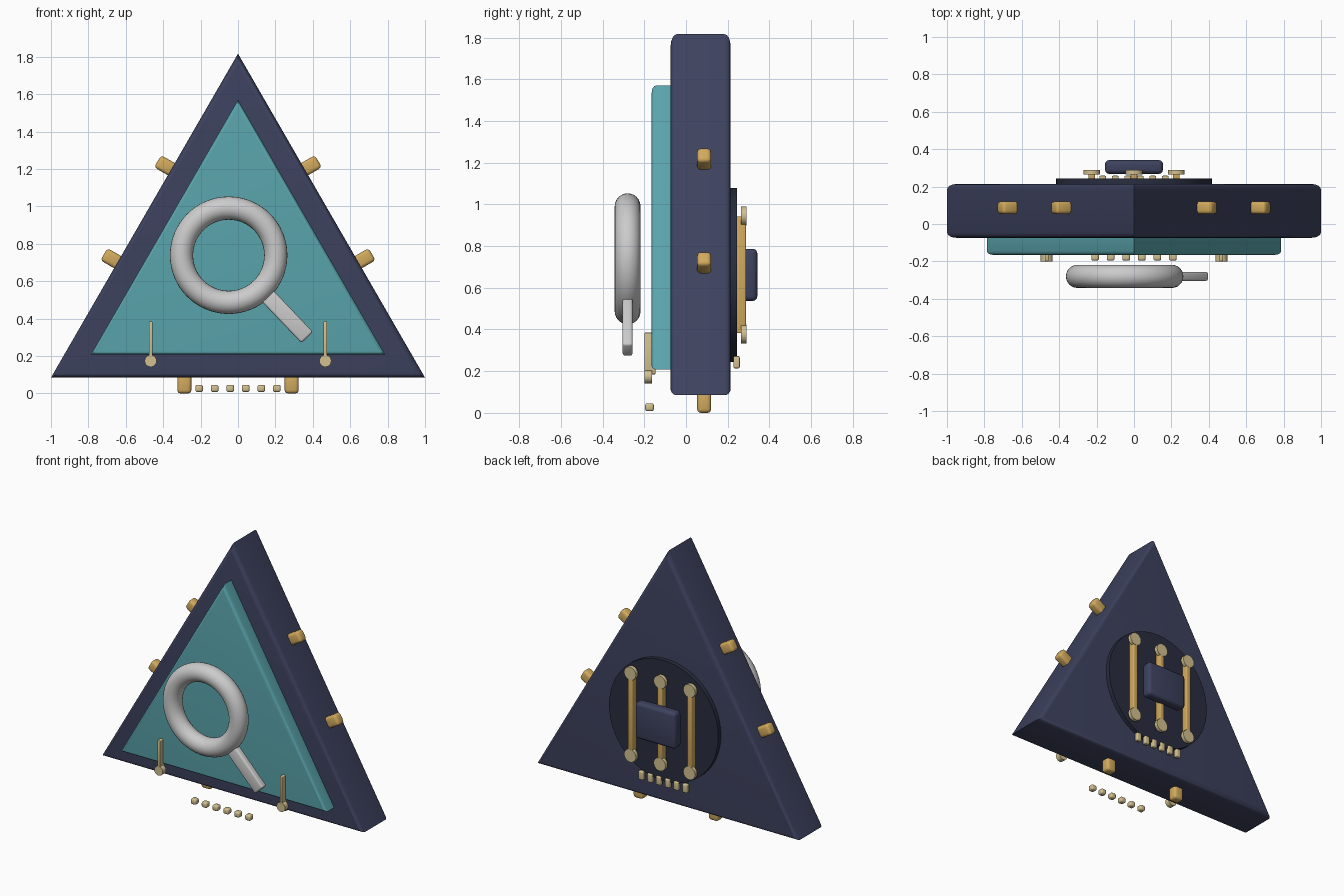
import bpy, bmesh, math
from mathutils import Matrix, Vector

if "Cube" in bpy.data.objects:
    bpy.data.objects.remove(bpy.data.objects["Cube"])

CZ = 0.662  # height of the triangle's centre


def mat(name, rgb):
    m = bpy.data.materials.new(name)
    m.diffuse_color = (*rgb, 1)
    m.use_nodes = True
    m.node_tree.nodes["Principled BSDF"].inputs["Base Color"].default_value = m.diffuse_color
    return m


NAVY = mat("navy", (0.047, 0.054, 0.112))
DARK = mat("dark_navy", (0.022, 0.026, 0.05))
TEAL = mat("teal", (0.1, 0.37, 0.41))
GOLD = mat("gold", (0.64, 0.40, 0.11))
BRASS = mat("pale_brass", (0.65, 0.53, 0.28))
SILVER = mat("silver", (0.78, 0.78, 0.76))


def finish(name, bm, material, matrix=Matrix()):
    bmesh.ops.recalc_face_normals(bm, faces=bm.faces)
    me = bpy.data.meshes.new(name)
    bm.to_mesh(me)
    bm.free()
    me.transform(matrix)
    me.materials.append(material)
    ob = bpy.data.objects.new(name, me)
    bpy.context.collection.objects.link(ob)
    bpy.context.view_layer.objects.active = ob
    bpy.ops.object.select_all(action='DESELECT')
    ob.select_set(True)
    bpy.ops.object.shade_smooth_by_angle(angle=math.radians(35))
    return ob


def box(name, loc, size, material, bevel=0.0, angle=0.0):
    """Rounded box; angle turns it in the front plane."""
    bm = bmesh.new()
    bmesh.ops.create_cube(bm, size=1, matrix=Matrix.Diagonal((*size, 1)))
    if bevel:
        bmesh.ops.bevel(bm, geom=bm.edges[:], offset=bevel, segments=3,
                        profile=0.5, affect='EDGES')
    m = Matrix.Translation(loc) @ Matrix.Rotation(-angle, 4, 'Y')
    return finish(name, bm, material, m)


def disc(name, x, z, y0, y1, r, material, sides=32):
    bm = bmesh.new()
    bmesh.ops.create_cone(bm, cap_ends=True, segments=sides, radius1=r, radius2=r, depth=y1 - y0)
    m = Matrix.Translation((x, (y0 + y1) / 2, z)) @ Matrix.Rotation(math.pi / 2, 4, 'X')
    return finish(name, bm, material, m)


def triangle(name, r, y0, y1, bevel, material):
    """Triangular slab with rounded front and back rims, sharp corners."""
    bm = bmesh.new()
    vs = [bm.verts.new((r * math.cos(a), y0, CZ + r * math.sin(a)))
          for a in (math.radians(90 + 120 * i) for i in range(3))]
    face = bm.faces.new(vs)
    ext = bmesh.ops.extrude_face_region(bm, geom=[face])
    bmesh.ops.translate(bm, vec=(0, y1 - y0, 0),
                        verts=[g for g in ext["geom"] if isinstance(g, bmesh.types.BMVert)])
    rims = [e for e in bm.edges if abs(e.verts[0].co.y - e.verts[1].co.y) < 1e-4]
    bmesh.ops.bevel(bm, geom=rims, offset=bevel, segments=4, profile=0.5, affect='EDGES')
    return finish(name, bm, material)


# Body and raised front panel
triangle("body", 1.1547, -0.074, 0.214, 0.03, NAVY)
triangle("front_panel", 0.908, -0.165, -0.05, 0.02, TEAL)

# Two rounded lugs on each of the three edges
for i in range(3):
    a = math.radians(-90 + 120 * i)
    out = Vector((math.cos(a), 0, math.sin(a)))
    along = Vector((-math.sin(a), 0, math.cos(a)))
    for s in (-1, 1):
        p = Vector((0, 0.087, CZ)) + out * 0.607 + along * 0.287 * s
        box(f"edge_lug_{i}_{s}", p, (0.11, 0.067, 0.075), GOLD, 0.018, a)

# Magnifier ring
RX, RY, RZ = -0.05, -0.28, 0.739
bpy.ops.mesh.primitive_torus_add(location=(RX, RY, RZ), rotation=(math.pi / 2, 0, 0),
                                 major_radius=0.252, minor_radius=0.062,
                                 major_segments=64, minor_segments=24)
ring = bpy.context.object
ring.name = "magnifier_ring"
ring.data.materials.append(SILVER)
bpy.ops.object.shade_smooth()

# Magnifier handle, radial to the ring
a = math.radians(-46.3)
d = 0.443
box("magnifier_handle", (RX + d * math.cos(a), RY, RZ + d * math.sin(a)),
    (0.33, 0.048, 0.086), SILVER, 0.012, a)

# Front pins with round heads
for s in (-1, 1):
    box(f"front_pin_{s}", (0.467 * s, -0.173, 0.285), (0.02, 0.054, 0.2), BRASS, 0.005)
    disc(f"front_pin_head_{s}", 0.467 * s, 0.174, -0.2, -0.163, 0.032, BRASS)

# Rows of six beads: under the front edge and on the back
for i in range(6):
    k = i - 2.5
    box(f"front_bead_{i}", (0.083 * k, -0.175, 0.027), (0.042, 0.042, 0.038), BRASS, 0.011)
    box(f"back_bead_{i}", (0.067 * k, 0.243, 0.243), (0.036, 0.03, 0.058), BRASS, 0.006)

# Back plate, three rods with round ends, and centre block
disc("back_plate", 0, CZ, 0.19, 0.244, 0.417, DARK, 64)
for i in (-1, 0, 1):
    x = 0.226 * i
    box(f"back_rod_{i}", (x, 0.264, CZ), (0.036, 0.048, 0.56), GOLD, 0.006)
    for z in (0.378, 0.945):
        disc(f"back_rod_end_{i}_{z}", x, z, 0.264, 0.289, 0.045, BRASS)
box("back_block", (0, 0.305, CZ), (0.31, 0.074, 0.25), NAVY, 0.022)
